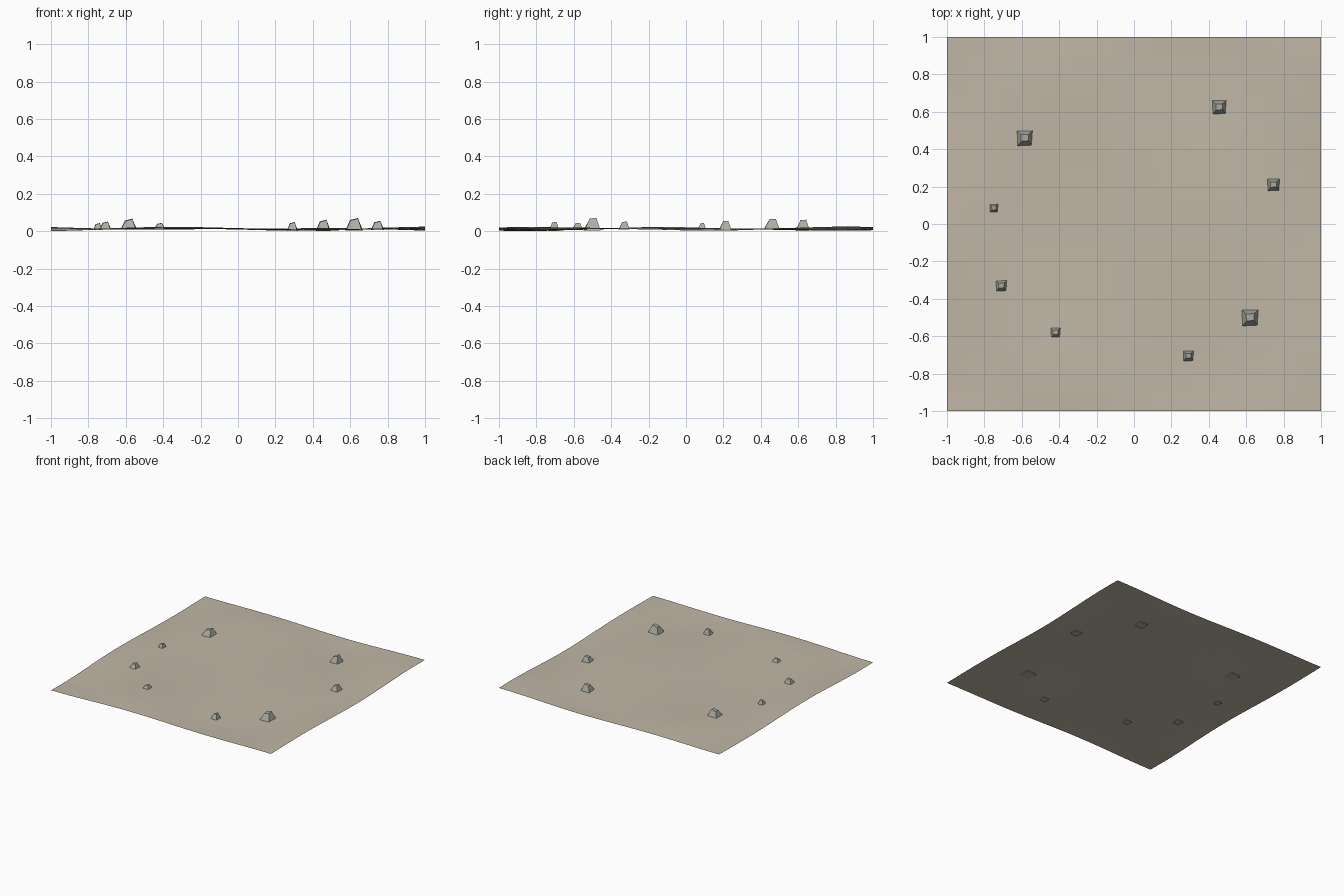
import bpy, bmesh
from math import sin, cos

if "Cube" in bpy.data.objects:
    bpy.data.objects.remove(bpy.data.objects["Cube"])


def material(name, rgb):
    m = bpy.data.materials.new(name)
    m.diffuse_color = (*rgb, 1)
    m.use_nodes = True
    m.node_tree.nodes["Principled BSDF"].inputs["Base Color"].default_value = m.diffuse_color
    return m


def add_object(name, bm, mat):
    bmesh.ops.recalc_face_normals(bm, faces=bm.faces)
    mesh = bpy.data.meshes.new(name)
    bm.to_mesh(mesh)
    bm.free()
    mesh.materials.append(mat)
    obj = bpy.data.objects.new(name, mesh)
    bpy.context.collection.objects.link(obj)
    return obj


def ground_height(x, y):
    # gentle swell, nearly level in the middle and rougher at the rim
    rim = min(1.0, 0.15 + 0.85 * (x * x + y * y))
    return 0.019 + rim * (0.009 * sin(4.6 * x) * cos(4.0 * y) + 0.004 * sin(3 * x + 5 * y))


sand = material("sand", (0.53, 0.47, 0.38))
stone = material("stone", (0.42, 0.42, 0.38))

# Ground sheet: 20 x 20 flat-shaded cells
bm = bmesh.new()
bmesh.ops.create_grid(bm, x_segments=20, y_segments=20, size=1)
for v in bm.verts:
    v.co.z = ground_height(v.co.x, v.co.y)
bmesh.ops.recalc_face_normals(bm, faces=bm.faces)
if sum(f.normal.z for f in bm.faces) < 0:
    bmesh.ops.reverse_faces(bm, faces=bm.faces)
mesh = bpy.data.meshes.new("ground")
bm.to_mesh(mesh)
bm.free()
mesh.materials.append(sand)
bpy.context.collection.objects.link(bpy.data.objects.new("ground", mesh))

# Rock template: skewed four-sided block with a sloping top (unit width)
BASE = [(-0.44, -0.50), (0.43, -0.46), (0.50, 0.46), (-0.48, 0.45)]
TOP = [(-0.20, -0.20, 0.80), (0.24, -0.16, 0.95), (0.22, 0.22, 1.0), (-0.22, 0.20, 0.84)]


def rock(name, x, y, width, peak):
    bottom = ground_height(x, y) - 0.006
    bm = bmesh.new()
    low = [bm.verts.new((x + a * width, y + b * width, bottom)) for a, b in BASE]
    high = [bm.verts.new((x + a * width, y + b * width, bottom + c * (peak - bottom)))
            for a, b, c in TOP]
    bm.faces.new(low[::-1])
    bm.faces.new(high)
    for i in range(4):
        j = (i + 1) % 4
        bm.faces.new((low[i], low[j], high[j], high[i]))
    add_object(name, bm, stone)


# Ring of rocks: x, y, width, peak height
ROCKS = [
    (0.62, -0.50, 0.095, 0.077), (-0.585, 0.46, 0.090, 0.073),
    (0.455, 0.625, 0.081, 0.068), (0.745, 0.21, 0.072, 0.062),
    (-0.71, -0.33, 0.064, 0.058), (0.29, -0.705, 0.061, 0.056),
    (-0.42, -0.58, 0.058, 0.051), (-0.75, 0.085, 0.050, 0.050),
]
for i, r in enumerate(ROCKS, 1):
    rock(f"rock_{i}", *r)

# Settle the lowest point on z = 0
bpy.context.view_layer.update()
objs = list(bpy.context.collection.objects)
low = min(v.co.z for o in objs for v in o.data.vertices)
for o in objs:
    for v in o.data.vertices:
        v.co.z -= low
